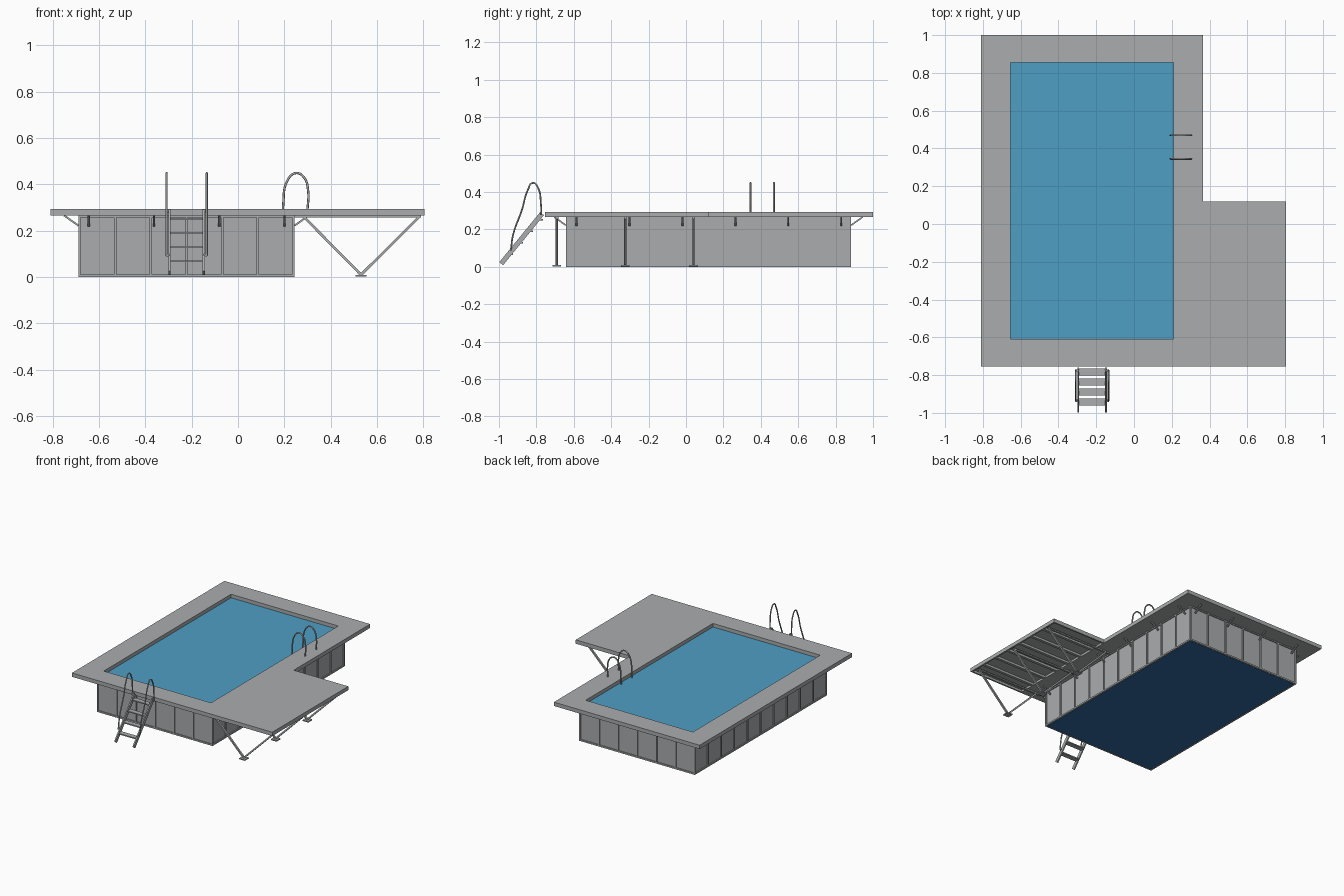
import bpy, bmesh
from mathutils import Vector, Matrix

old = bpy.data.objects.get("Cube")
if old:
    bpy.data.objects.remove(old, do_unlink=True)


def material(name, rgb):
    m = bpy.data.materials.new(name)
    m.use_nodes = True
    m.diffuse_color = (*rgb, 1)
    m.node_tree.nodes["Principled BSDF"].inputs["Base Color"].default_value = (*rgb, 1)
    return m


GREY = material("light_grey", (0.40, 0.415, 0.42))
WATER = material("water_blue", (0.076, 0.342, 0.552))
LINER = material("liner_blue", (0.03, 0.14, 0.34))


def finish(name, bm, mat):
    bmesh.ops.recalc_face_normals(bm, faces=bm.faces)
    mesh = bpy.data.meshes.new(name)
    bm.to_mesh(mesh)
    bm.free()
    mesh.materials.append(mat)
    ob = bpy.data.objects.new(name, mesh)
    bpy.context.collection.objects.link(ob)
    return ob


def add_box(bm, x, y, z):
    """Box from (min, max) pairs."""
    lo, hi = Vector((x[0], y[0], z[0])), Vector((x[1], y[1], z[1]))
    mat = Matrix.Translation((lo + hi) / 2) @ Matrix.Diagonal((*(hi - lo), 1))
    bmesh.ops.create_cube(bm, size=1, matrix=mat)


def add_beam(bm, a, b, width, depth):
    """Bar from a to b; width runs horizontally, depth across it."""
    a, b = Vector(a), Vector(b)
    d = (b - a).normalized()
    side = d.cross(Vector((0, 0, 1))).normalized()
    rot = Matrix((side, d.cross(side), d)).transposed().to_4x4()
    mat = Matrix.Translation((a + b) / 2) @ rot @ Matrix.Diagonal((width, depth, (b - a).length, 1))
    bmesh.ops.create_cube(bm, size=1, matrix=mat)


def box(name, x, y, z, mat):
    bm = bmesh.new()
    add_box(bm, x, y, z)
    return finish(name, bm, mat)


def slab(name, xs, ys, skip, z0, z1):
    """Plate made of grid cells, leaving out the skipped ones."""
    bm = bmesh.new()
    for i in range(len(xs) - 1):
        for j in range(len(ys) - 1):
            if not skip(i, j):
                corners = ((xs[i], ys[j]), (xs[i + 1], ys[j]), (xs[i + 1], ys[j + 1]), (xs[i], ys[j + 1]))
                bm.faces.new([bm.verts.new((*c, z0)) for c in corners])
    bmesh.ops.remove_doubles(bm, verts=bm.verts, dist=0.0001)
    ext = bmesh.ops.extrude_face_region(bm, geom=bm.faces[:])["geom"]
    bmesh.ops.translate(bm, verts=[v for v in ext if isinstance(v, bmesh.types.BMVert)], vec=(0, 0, z1 - z0))
    bmesh.ops.dissolve_limit(bm, angle_limit=0.01, verts=bm.verts, edges=bm.edges)
    return finish(name, bm, GREY)


def tube(name, points, radius):
    """Round bent rail through the points."""
    cu = bpy.data.curves.new(name, "CURVE")
    cu.dimensions = "3D"
    cu.bevel_depth = radius
    cu.bevel_resolution = 2
    cu.resolution_u = 6
    cu.use_fill_caps = True
    sp = cu.splines.new("BEZIER")
    sp.bezier_points.add(len(points) - 1)
    for bp, p in zip(sp.bezier_points, points):
        bp.co = p
        bp.handle_left_type = bp.handle_right_type = "AUTO"
    cu.materials.append(GREY)
    ob = bpy.data.objects.new(name, cu)
    bpy.context.collection.objects.link(ob)


# Main levels and outlines
TOP, MID, LOW = 0.294, 0.282, 0.266
WX, WY = (-0.689, 0.244), (-0.642, 0.882)
DX = [-0.81, -0.655, 0.21, 0.365, 0.805]
DY = [-0.755, -0.61, 0.12, 0.855, 1.0]

# Deck: boards over everything, thicker around the pool
slab("deck", DX, DY, lambda i, j: (i == 1 and j in (1, 2)) or (i == 3 and j > 1), MID, TOP)
slab("pool_surround", DX[:4], DY, lambda i, j: i == 1 and j in (1, 2), LOW, MID)

# Side platform: fascia and joists
bm = bmesh.new()
px, py = (DX[3], DX[4]), (DY[0], DY[2])
add_box(bm, (px[1] - 0.012, px[1]), py, (LOW, MID))
for y in py:
    inner = y + (0.012 if y < 0 else -0.012)
    add_box(bm, px, sorted((y, inner)), (LOW, MID))
for k in range(1, 7):
    y = py[0] + k * (py[1] - py[0]) / 7
    add_box(bm, (px[0], px[1] - 0.012), (y - 0.01, y + 0.01), (LOW, MID))
finish("platform_joists", bm, GREY)

# Pool body
IN = 0.007
box("pool_walls", (WX[0] + IN, WX[1] - IN), (WY[0] + IN, WY[1] - IN), (0.004, 0.262), GREY)
box("pool_floor", (WX[0] + 0.012, WX[1] - 0.012), (WY[0] + 0.012, WY[1] - 0.012), (0.0, 0.005), LINER)
box("water", (DX[1], DX[2]), (DY[1], DY[3]), (0.26, 0.268), WATER)

# Wall framing: ribs, bottom rail and top rail
bm = bmesh.new()
T = 0.005
for x0 in (WX[0], WX[1] - 0.01):
    for z in ((0, 0.011), (0.258, LOW)):
        add_box(bm, (x0, x0 + 0.01), WY, z)
    for k in range(11):
        y = WY[0] + T + k * (WY[1] - WY[0] - 2 * T) / 10
        add_box(bm, (x0, x0 + 0.01), (y - T, y + T), (0.0, LOW))
for y0 in (WY[0], WY[1] - 0.01):
    for z in ((0, 0.011), (0.258, LOW)):
        add_box(bm, WX, (y0, y0 + 0.01), z)
    for k in range(1, 6):
        x = WX[0] + T + k * (WX[1] - WX[0] - 2 * T) / 6
        add_box(bm, (x - T, x + T), (y0, y0 + 0.01), (0.0, LOW))
finish("wall_frame", bm, GREY)

# Slanted brackets holding the deck overhang
bm = bmesh.new()
for k in range(4):
    x = -0.645 + k * 0.282
    for y, s in ((WY[0], -1), (WY[1], 1)):
        add_beam(bm, (x, y, 0.222), (x, y + s * 0.062, LOW), 0.01, 0.008)
for k in range(6):
    y = 0.83 - k * 0.283
    for x, s in ((WX[0], -1), (WX[1], 1)):
        add_beam(bm, (x, y, 0.222), (x + s * 0.062, y, LOW), 0.01, 0.008)
finish("deck_brackets", bm, GREY)

# V-shaped supports under the platform
for n, y in enumerate((-0.69, -0.325, 0.04)):
    bm = bmesh.new()
    add_box(bm, (WX[1], 0.79), (y - 0.007, y + 0.007), (0.257, LOW))
    for x in (0.282, 0.785):
        add_beam(bm, (0.531, y, 0.01), (x, y, 0.262), 0.013, 0.011)
    add_box(bm, (0.508, 0.554), (y - 0.023, y + 0.023), (0.002, 0.009))
    finish(f"platform_support_{n + 1}", bm, GREY)

# Entry ladder: stringers, treads and rail clamps
bm = bmesh.new()
for x in (-0.295, -0.148):
    add_beam(bm, (x, -0.988, 0.017), (x, -0.77, 0.284), 0.009, 0.026)
for k in range(4):
    y, z = -0.942 + k * 0.053, 0.068 + k * 0.061
    add_box(bm, (-0.293, -0.15), (y - 0.018, y + 0.018), (z - 0.004, z + 0.004))
for x in (-0.302, -0.141):
    add_box(bm, (x - 0.008, x + 0.008), (-0.942, -0.93), (0.088, 0.1))
    add_box(bm, (x - 0.008, x + 0.008), (-0.781, -0.769), (0.276, 0.294))
finish("entry_ladder", bm, GREY)

# Handrails beside the entry ladder
entry = [(-0.936, 0.092), (-0.925, 0.17), (-0.877, 0.305), (-0.846, 0.41),
         (-0.818, 0.449), (-0.79, 0.42), (-0.776, 0.34), (-0.774, 0.28)]
for side, x in (("right", -0.308), ("left", -0.135)):
    tube("entry_handrail_" + side, [(x, y, z) for y, z in entry], 0.0045)

# Looped grab rails over the pool edge
loop = [(0.194, 0.262), (0.195, 0.31), (0.215, 0.42), (0.25, 0.449),
        (0.285, 0.43), (0.303, 0.37), (0.3, 0.29)]
for side, y in (("front", 0.345), ("back", 0.47)):
    tube("pool_grab_rail_" + side, [(x, y, z) for x, z in loop], 0.005)
